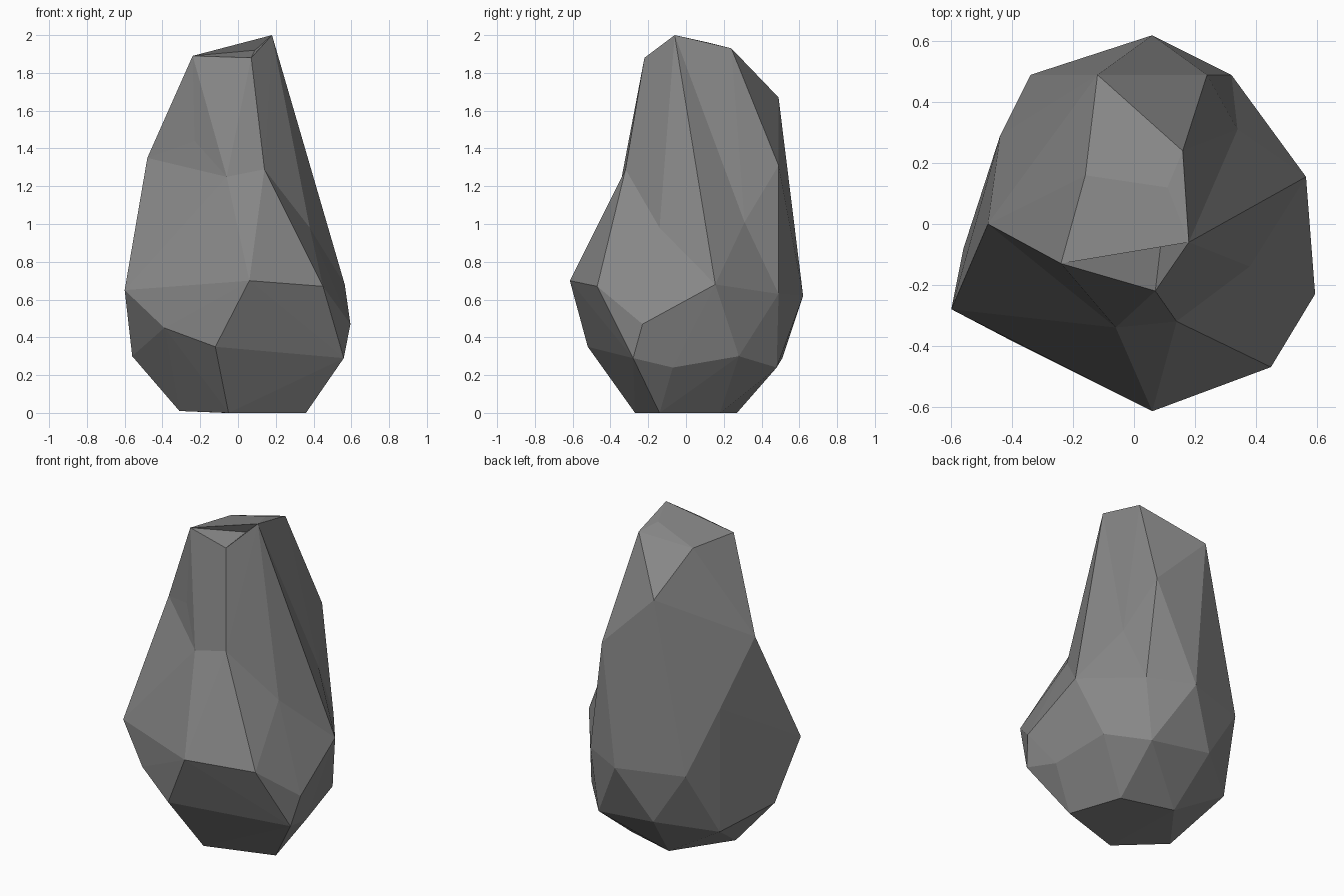
import bpy
import bmesh

# Remove the default object
default_cube = bpy.data.objects.get("Cube")
if default_cube:
    bpy.data.objects.remove(default_cube, do_unlink=True)

# Single stone colour
stone = bpy.data.materials.new("stone_grey")
stone.use_nodes = True
grey = (0.24, 0.24, 0.24, 1)
stone.diffuse_color = grey
shader = stone.node_tree.nodes["Principled BSDF"]
shader.inputs["Base Color"].default_value = grey
shader.inputs["Roughness"].default_value = 0.9

# Corners of the narrow crown
peak, brow, left_brow, crest = (.18, -.06, 2), (.07, -.22, 1.88), (-.24, -.13, 1.89), (.16, .24, 1.93)
saddle, nape, back_high, back_mid = (.11, .12, 1.96), (-.16, .16, 1.88), (-.12, .49, 1.67), (.24, .49, 1.31)
crown = [peak, brow, left_brow, crest, saddle, nape, back_high, back_mid]

# Corners shared by the crown and the wide base
shoulder, chest, flank, back_low = (-.48, 0, 1.35), (-.06, -.34, 1.25), (.565, .155, .68), (.32, .49, .63)
waist = [
    shoulder, chest, flank, back_low, (.14, -.32, 1.29), (.38, -.14, .98),
    (-.44, .29, 1), (-.34, .49, .62), (.06, .62, .62),
]

# Corners of the wide base
hollow = (.34, .31, 1.01)
base = [
    hollow, (-.6, -.28, .65), (.06, -.615, .7), (.45, -.47, .67),
    (.595, -.23, .47), (-.39, -.39, .45), (-.12, -.52, .35),
    (.56, -.28, .29), (.52, -.07, .24), (.46, .28, .3), (.27, .48, .24),
    (-.13, .51, .29), (-.43, .28, .22), (-.56, -.08, .3),
]

# Corners of the underside
foot = [
    (.36, -.14, 0), (.25, .18, 0), (-.07, .27, 0),
    (-.31, -.05, .01), (-.05, -.27, 0),
]

# Shallow dents: the corners around each one and its deepest point
dents = [
    ((peak, brow, left_brow, saddle), (.09, -.05, 1.92)),
    ((peak, crest, back_mid, back_low, flank), hollow),
    ((left_brow, shoulder, chest), (-.23, -.18, 1.44)),
]


def chipped_block(name, corners, dents=()):
    """Wrap corners in a faceted skin, then press dents into it."""
    bm = bmesh.new()
    vert_at = {corner: bm.verts.new(corner) for corner in corners}
    bmesh.ops.convex_hull(bm, input=bm.verts)
    for rim, deepest in dents:
        rim_verts = {vert_at[corner] for corner in rim}
        patch = [f for f in bm.faces if rim_verts.issuperset(f.verts)]
        if len(patch) > 1:
            patch = bmesh.ops.dissolve_faces(bm, faces=patch)["region"]
        for vert in bmesh.ops.poke(bm, faces=patch)["verts"]:
            vert.co = deepest
    unused = [v for v in bm.verts if not v.link_faces]
    bmesh.ops.delete(bm, geom=unused, context="VERTS")
    bmesh.ops.recalc_face_normals(bm, faces=bm.faces)
    mesh = bpy.data.meshes.new(name)
    bm.to_mesh(mesh)
    bm.free()
    mesh.materials.append(stone)
    block = bpy.data.objects.new(name, mesh)
    bpy.context.collection.objects.link(block)
    return block


# Upper and lower blocks of the boulder
boulder = chipped_block("boulder", crown + waist, dents)
lower_block = chipped_block("lower_block", waist + base + foot)

# Fuse them into one solid stone
fuse = boulder.modifiers.new("fuse", "BOOLEAN")
fuse.operation = "UNION"
fuse.solver = "EXACT"
fuse.object = lower_block
bpy.context.view_layer.objects.active = boulder
bpy.ops.object.modifier_apply(modifier=fuse.name)
bpy.data.objects.remove(lower_block, do_unlink=True)

# Keep every facet flat
for face in boulder.data.polygons:
    face.use_smooth = False
